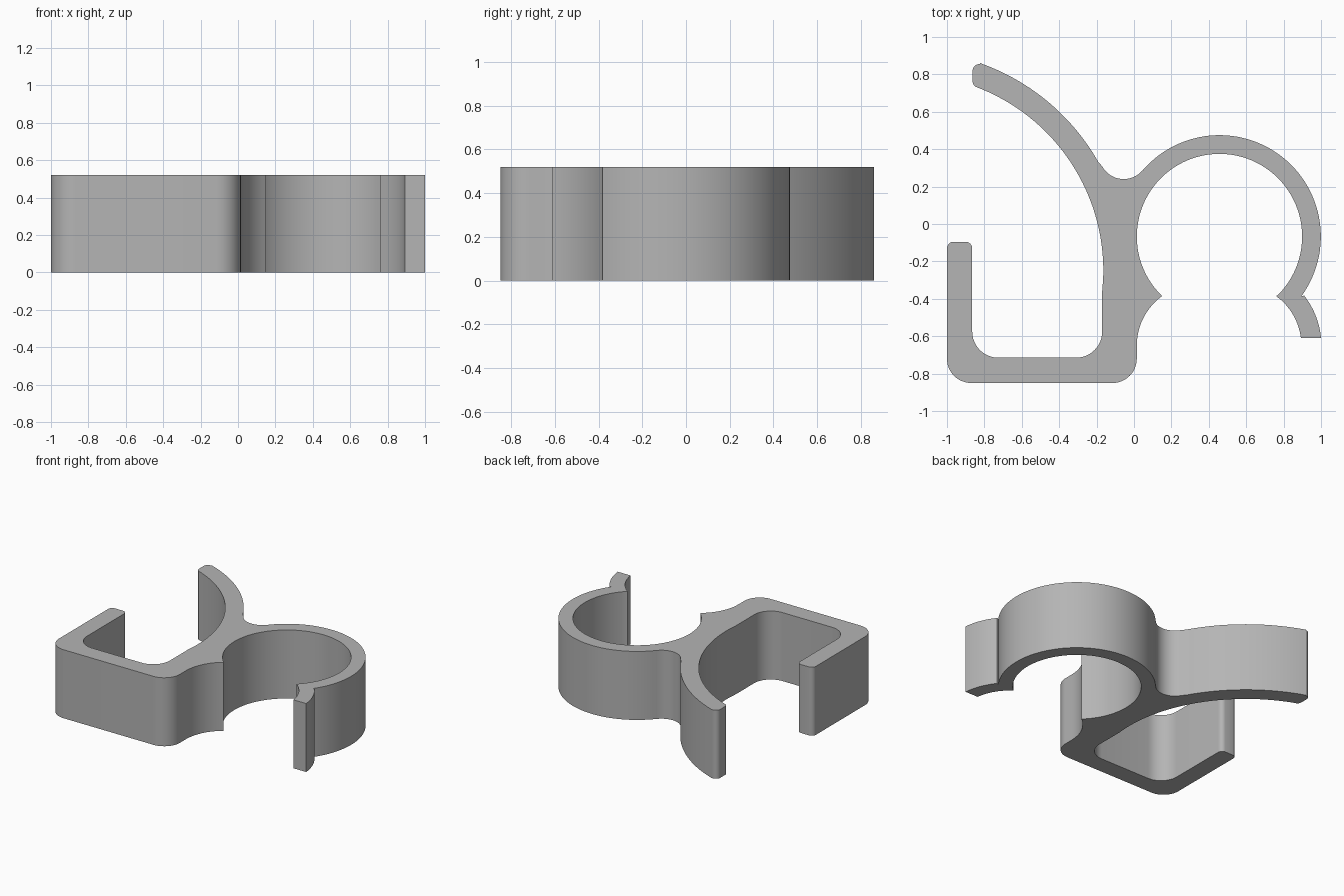
import bpy, bmesh
from math import radians, cos, sin

cube = bpy.data.objects.get("Cube")
if cube:
    bpy.data.objects.remove(cube, do_unlink=True)

HEIGHT = 0.52
RING = (0.457, -0.067)
ARM = (-1.214, -0.25)


def arc(centre, r, start, end, steps=12):
    """Points on an arc, angles in degrees; a falling angle runs clockwise."""
    angles = [radians(start + (end - start) * i / steps) for i in range(steps + 1)]
    return [(centre[0] + r * cos(a), centre[1] + r * sin(a)) for a in angles]


profile = []

# Flared lip and outer side of the round clip
profile += arc((0.568, -0.65), 0.327, 54, 7, 8)
profile += arc((0.568, -0.65), 0.434, 5.3, 38, 8)
profile += arc(RING, 0.542, -36, 139.5, 56)

# Fillet between clip and curved arm
profile += arc((-0.055, 0.371), 0.131, -40.5, -151.8, 16)

# Curved arm with rounded tip
profile += arc(ARM, 1.177, 29.5, 70.6, 28)
profile += arc((-0.828, 0.82), 0.035, 80, 180, 6)
profile += arc((-0.828, 0.763), 0.035, 180, 245, 6)
profile += arc(ARM, 1.05, 69.2, -2, 40)

# Inside of the square hook
profile += [(-0.17, -0.36)]
profile += arc((-0.31, -0.575), 0.14, 0, -90)
profile += arc((-0.725, -0.575), 0.14, -90, -180)

# Rounded hook end
profile += arc((-0.9, -0.13), 0.035, 0, 90, 6)
profile += arc((-0.965, -0.13), 0.035, 90, 180, 6)

# Outside of the square hook
profile += arc((-0.87, -0.72), 0.13, 180, 270)
profile += arc((-0.115, -0.72), 0.13, 270, 360)

# Pointed catch and inner side of the round clip
profile += arc((0.342, -0.65), 0.327, 180, 126, 10)
profile += arc(RING, 0.442, 225, -45, 72)

# Extrude the profile into a solid
bm = bmesh.new()
base = bm.faces.new([bm.verts.new((x, y, 0)) for x, y in profile])
top = bmesh.ops.extrude_face_region(bm, geom=[base], use_keep_orig=True)["geom"]
bmesh.ops.translate(bm, vec=(0, 0, HEIGHT),
                    verts=[v for v in top if isinstance(v, bmesh.types.BMVert)])
bmesh.ops.remove_doubles(bm, verts=bm.verts[:], dist=0.0005)
bmesh.ops.recalc_face_normals(bm, faces=bm.faces[:])
# Split the concave caps so they fill cleanly
bmesh.ops.triangulate(bm, faces=[f for f in bm.faces if len(f.verts) > 4])
mesh = bpy.data.meshes.new("double_clip")
bm.to_mesh(mesh)
bm.free()

clip = bpy.data.objects.new("double_clip", mesh)
bpy.context.collection.objects.link(clip)

# Plain grey plastic
grey = bpy.data.materials.new("grey_plastic")
grey.use_nodes = True
colour = (0.46, 0.46, 0.46, 1)
grey.diffuse_color = colour
grey.node_tree.nodes["Principled BSDF"].inputs["Base Color"].default_value = colour
mesh.materials.append(grey)

bpy.context.view_layer.objects.active = clip
clip.select_set(True)
bpy.ops.object.shade_smooth_by_angle(angle=radians(30))
